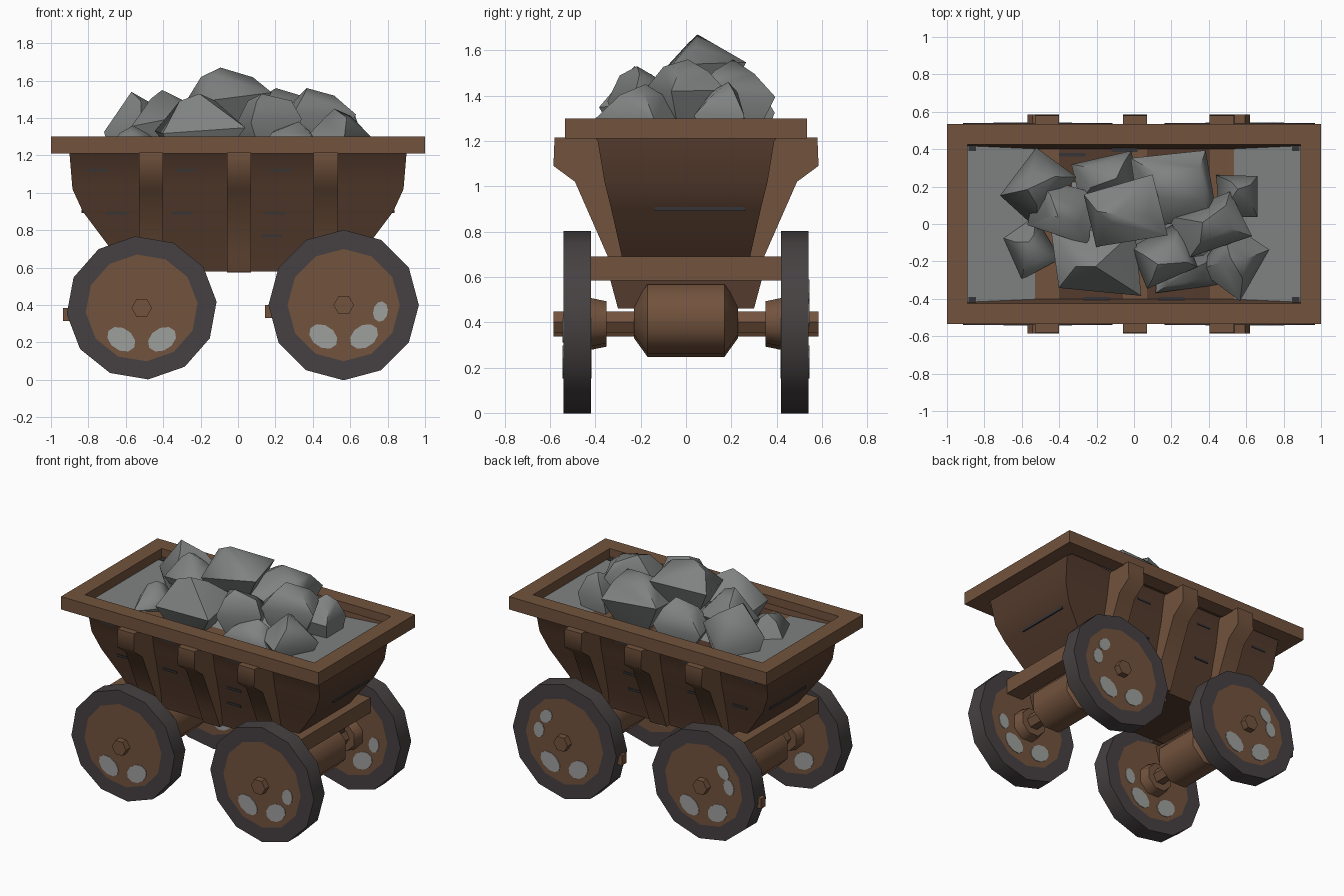
import bpy, bmesh, math, random
from math import pi, sin, cos, radians
from mathutils import Matrix

if "Cube" in bpy.data.objects:
    bpy.data.objects.remove(bpy.data.objects["Cube"])
random.seed(7)


def material(name, r, g, b):
    m = bpy.data.materials.new(name)
    m.use_nodes = True
    m.diffuse_color = (r, g, b, 1)
    m.node_tree.nodes["Principled BSDF"].inputs["Base Color"].default_value = (r, g, b, 1)
    return m


WOOD = material("brown wood", 0.17, 0.086, 0.047)
DARK = material("dark wood", 0.09, 0.044, 0.026)
STONE = material("grey stone", 0.21, 0.223, 0.218)
TYRE = material("charcoal tyre", 0.062, 0.053, 0.054)
PALE = material("pale grey patch", 0.34, 0.35, 0.34)
CRACK = material("crack grey", 0.035, 0.034, 0.038)


def finish(name, bm, mats, angle=35, rule=None):
    """Turn a bmesh into an object, colouring faces by an optional rule."""
    bmesh.ops.recalc_face_normals(bm, faces=bm.faces)
    if rule:
        for f in bm.faces:
            f.material_index = rule(f)
    me = bpy.data.meshes.new(name)
    bm.to_mesh(me)
    bm.free()
    for m in mats:
        me.materials.append(m)
    ob = bpy.data.objects.new(name, me)
    bpy.context.collection.objects.link(ob)
    bpy.ops.object.select_all(action='DESELECT')
    ob.select_set(True)
    bpy.context.view_layer.objects.active = ob
    bpy.ops.object.shade_smooth_by_angle(angle=radians(angle))
    return ob


def bridge(bm, rings, cap_end=False, closed=False):
    """Skin a list of point rings."""
    loops = [[bm.verts.new(p) for p in ring] for ring in rings]
    n = len(loops[0])
    pairs = list(zip(loops, loops[1:])) + ([(loops[-1], loops[0])] if closed else [])
    for a, b in pairs:
        for i in range(n):
            j = (i + 1) % n
            bm.faces.new((a[i], a[j], b[j], b[i]))
    if cap_end:
        bm.faces.new(loops[-1])
    return loops


def rect(hx, hy, z):
    return [(-hx, -hy, z), (hx, -hy, z), (hx, hy, z), (-hx, hy, z)]


def box(name, centre, size, mat):
    bm = bmesh.new()
    bmesh.ops.create_cube(bm, size=1, matrix=Matrix.Translation(centre) @ Matrix.Diagonal((*size, 1)))
    return finish(name, bm, [mat])


def lathe(name, profile, n, centre, mats, phase=0, squash=1.0, angle=50, rule=None):
    """Revolve (radius, y) points about an axis along y, closing both ends."""
    bm = bmesh.new()
    cx, cy, cz = centre
    rings = [[(cx + r * cos(phase + 2 * pi * i / n), cy + y,
               cz + r * squash * sin(phase + 2 * pi * i / n)) for i in range(n)]
             for r, y in profile]
    loops = bridge(bm, rings, cap_end=True)
    bm.faces.new(loops[0])
    return finish(name, bm, mats, angle, rule)


def prism(name, outline, x, width, mat):
    """Extrude a (y, z) outline along x."""
    bm = bmesh.new()
    loops = bridge(bm, [[(x + s * width / 2, y, z) for y, z in outline] for s in (-1, 1)], cap_end=True)
    bm.faces.new(loops[0])
    return finish(name, bm, [mat], 60)


# Rim: mitred rectangular frame
bm = bmesh.new()
bridge(bm, [rect(1, .535, 1.21), rect(1, .535, 1.3), rect(.89, .425, 1.3), rect(.89, .425, 1.21)], closed=True)
finish("rim", bm, [WOOD])

# Tub
shape = [(.9, .43, 1.25), (.9, .39, 1.2), (.885, .36, 1.02), (.83, .33, .9), (.68, .285, .7), (.6, .27, .58)]
bm = bmesh.new()
bridge(bm, [rect(*s) for s in shape], cap_end=True)
finish("tub", bm, [DARK], 50)

# Bed under the stones: grey ends, dark middle, brown strips over the ribs
bm = bmesh.new()
columns = [[bm.verts.new((x, y, 1.235 if abs(x) > .8 else 1.215)) for y in (-.425, .425)]
           for x in (-.89, -.53, -.4, -.06, .07, .405, .535, .89)]
for (a, b), (c, d), colour in zip(columns, columns[1:], (0, 1, 2, 1, 2, 1, 0)):
    bm.faces.new((a, c, d, b)).material_index = colour
bed = finish("bed", bm, [STONE, WOOD, DARK])
if bed.data.polygons[0].normal.z < 0:
    bed.data.flip_normals()
for sx in (-1, 1):
    for sy in (-1, 1):
        box("bed_chip", (sx * .865, sy * .405, 1.234), (.04, .03, .008), CRACK)
for x, y in ((-.33, .37), (-.05, .395), (.2, -.4), (-.2, -.4)):
    box("bed_crack", (x, y, 1.216), (.14, .02, .008), CRACK)

# Ribs up each side, joined by floor beams
rib = [(.58, 1.215), (.585, 1.09), (.49, 1.02), (.345, .69), (.3, .58),
       (.2, .58), (.22, .69), (.31, 1.02), (.36, 1.215)]
for x in (-.465, .005, .47):
    for s in (-1, 1):
        prism("rib", [(s * y, z) for y, z in rib], x, .13, WOOD)
    box("floor_beam", (x, 0, .61), (.13, .5, .07), WOOD)

# Running gear: cross bars, axle mounts, axles, wheels
for side, ax, az, phase, squash in ((-1, -.515, .385, radians(5), .955), (1, .565, .4, 0, 1)):
    box("cross_bar", (side * .67, 0, .637), (.13, .84, .105), WOOD)
    prism("axle_mount", [(-.335, .59), (.335, .59), (.3, .46), (-.3, .46)], ax, .1, DARK)
    lathe("axle", [(.055, -.585), (.055, .585)], 6, (ax, 0, az), [WOOD], angle=35)
    lathe("axle_casing", [(.075, -.23), (.165, -.17), (.165, .17), (.075, .23)],
          8, (ax, 0, az + .015), [WOOD], pi / 8)
    for s in (-1, 1):
        lathe("hub", [(.1, s * .35), (.118, s * .43)], 8, (ax, 0, az), [WOOD], pi / 8)
        lathe("wheel", [(.3, -.06), (.402, -.06), (.402, .06), (.3, .06)], 12, (ax, s * .48, az),
              [TYRE, WOOD], phase, squash, rule=lambda f: int(len(f.verts) > 4))
        # Worn patches on the outer and inner faces
        low = (237, 303)
        if s > 0:
            outer = low + ((10, 45) if side > 0 else (170, 140))
        else:
            outer = low + ((350,) if side > 0 else ())
        for y, angles in ((s * .541, outer), (s * .419, low + (350,))):
            for a in angles:
                t = radians(a)
                size = .082 if a in low else .055
                place = (Matrix.Translation((ax + .2 * cos(t), y, az + .2 * sin(t)))
                         @ Matrix.Rotation(-t, 4, 'Y') @ Matrix.Diagonal((.72, 1, 1, 1))
                         @ Matrix.Rotation(pi / 2, 4, 'X'))
                bm = bmesh.new()
                bmesh.ops.create_cone(bm, cap_ends=True, segments=10, radius1=size, radius2=size,
                                      depth=.006, matrix=place)
                finish("wheel_patch", bm, [PALE])
    # Small peg on the edge of the back wheel
    box("wheel_peg", (ax - .395, .48, az - .035), (.05, .05, .07), WOOD)

# Cracks between the planks
for s in (-1, 1):
    for x, z, y in ((-.75, 1.12, .375), (-.28, 1.12, .375), (.23, 1.12, .375),
                    (-.3, .89, .329), (.2, .89, .329), (-.65, .89, .329), (.18, .77, .302)):
        box("side_crack", (x, s * y, z), (.11, .009, .014), CRACK)
    box("end_crack", (s * .831, .06, .9), (.009, .4, .018), CRACK)

# Stone load: centre x, y, half sizes x, y, top height, half height, turn in degrees
stones = [(-.52, .2, .15, .18, 1.54, .22, -35), (-.15, .26, .18, .11, 1.48, .15, 10),
          (.22, .19, .22, .19, 1.56, .17, 5), (-.06, .06, .22, .16, 1.67, .15, 12),
          (-.38, .07, .17, .14, 1.55, .15, -15), (-.21, -.19, .24, .18, 1.53, .17, 0),
          (.16, -.18, .16, .14, 1.53, .15, 25), (.41, 0, .19, .13, 1.56, .16, 20),
          (.56, .16, .12, .12, 1.46, .18, 0), (.54, -.19, .14, .17, 1.45, .15, -30),
          (-.56, -.13, .12, .13, 1.36, .13, 30), (.28, -.26, .17, .09, 1.38, .14, 10),
          (.05, .02, .4, .26, 1.36, .15, 0)]
for x, y, rx, ry, top, rz, turn in stones:
    # A rough block with an off-centre ridge on top
    bm = bmesh.new()
    for sx in (-1, 1):
        for sy in (-1, 1):
            bm.verts.new((sx * rx * random.uniform(.8, 1.08), sy * ry * random.uniform(.8, 1.08),
                          random.uniform(-.3, .2) * rz))
            bm.verts.new((sx * rx * .55, sy * ry * .55, -rz))
            bm.verts.new((sx * rx * random.uniform(.3, .65), sy * ry * random.uniform(.2, .6),
                          rz * random.uniform(.55, .8)))
    bm.verts.new((rx * random.uniform(-.3, .3), ry * random.uniform(-.3, .3), rz))
    bmesh.ops.convex_hull(bm, input=bm.verts[:])
    bmesh.ops.delete(bm, geom=[v for v in bm.verts if not v.link_faces], context='VERTS')
    bm.transform(Matrix.Translation((x, y, top - rz)) @ Matrix.Rotation(radians(turn), 4, 'Z'))
    finish("stone", bm, [STONE], 50)
